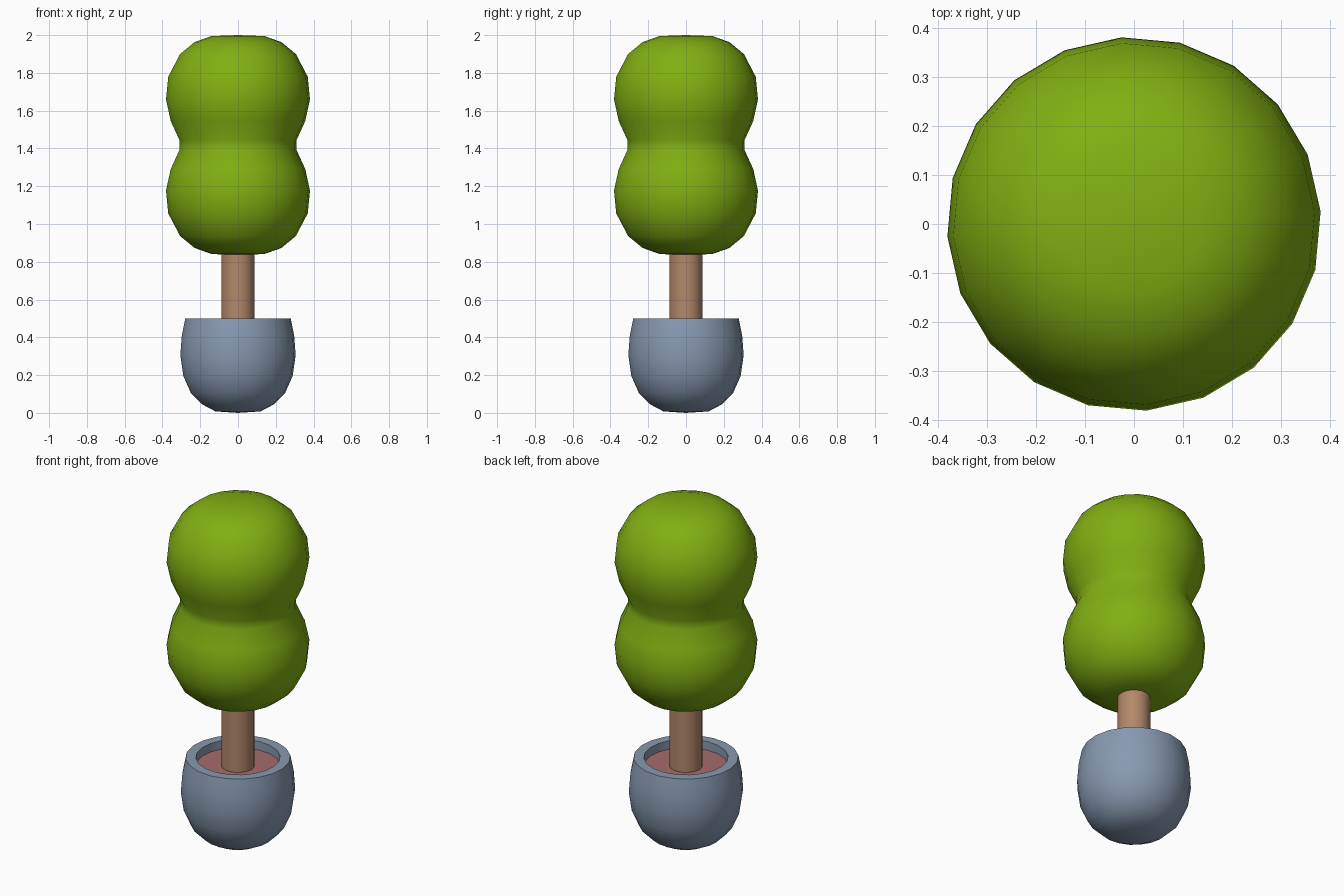
import bpy, math

if "Cube" in bpy.data.objects:
    bpy.data.objects.remove(bpy.data.objects["Cube"])


def material(name, rgb):
    m = bpy.data.materials.new(name)
    m.diffuse_color = (*rgb, 1)
    m.use_nodes = True
    m.node_tree.nodes["Principled BSDF"].inputs["Base Color"].default_value = m.diffuse_color
    return m


def lathe(name, profile, sides, mat, turn=0.0, sharp=50):
    """Revolve an (r, z) profile, listed bottom outside first, around z."""
    verts, rings, faces = [], [], []
    for r, z in profile:
        start = len(verts)
        count = 1 if r == 0 else sides
        for i in range(count):
            a = turn + 2 * math.pi * i / sides
            verts.append((r * math.cos(a), r * math.sin(a), z))
        rings.append([start + (i if count > 1 else 0) for i in range(sides)])
    for a, b in zip(rings, rings[1:]):
        for i in range(sides):
            j = (i + 1) % sides
            f = list(dict.fromkeys((a[i], a[j], b[j], b[i])))
            faces.append(f)
    mesh = bpy.data.meshes.new(name)
    mesh.from_pydata(verts, [], faces)
    mesh.materials.append(mat)
    ob = bpy.data.objects.new(name, mesh)
    bpy.context.collection.objects.link(ob)
    bpy.ops.object.select_all(action='DESELECT')
    ob.select_set(True)
    bpy.context.view_layer.objects.active = ob
    bpy.ops.object.shade_smooth_by_angle(angle=math.radians(sharp))
    return ob


leaf = material("leaf green", (0.22, 0.43, 0.006))
bark = material("bark brown", (0.45, 0.245, 0.145))
stone = material("pot grey blue", (0.245, 0.32, 0.44))
earth = material("soil red brown", (0.38, 0.15, 0.15))

TURN = math.radians(3.8)

# Foliage: two merged balls, the lower one mirrored from the upper one
upper = [(0.31, 1.443), (0.357, 1.545), (0.382, 1.66), (0.37, 1.78),
         (0.307, 1.90), (0.23, 1.963), (0.14, 1.995), (0, 2.0)]
lower = [(r, 2.836 - z) for r, z in reversed(upper)]
lathe("foliage", lower + upper, 20, leaf, TURN, 80)

# Pot: rounded outside, flat rim, hollow top
lathe("pot", [(0, 0.0), (0.12, 0.008), (0.19, 0.045), (0.25, 0.105), (0.29, 0.195),
              (0.306, 0.305), (0.298, 0.41), (0.28, 0.5),
              (0.225, 0.5), (0.225, 0.43)], 20, stone, TURN)

# Soil disc inside the pot
lathe("soil", [(0.226, 0.45), (0, 0.45)], 20, earth, TURN)

# Trunk
lathe("trunk", [(0.088, 0.44), (0.088, 0.90)], 20, bark, TURN)
